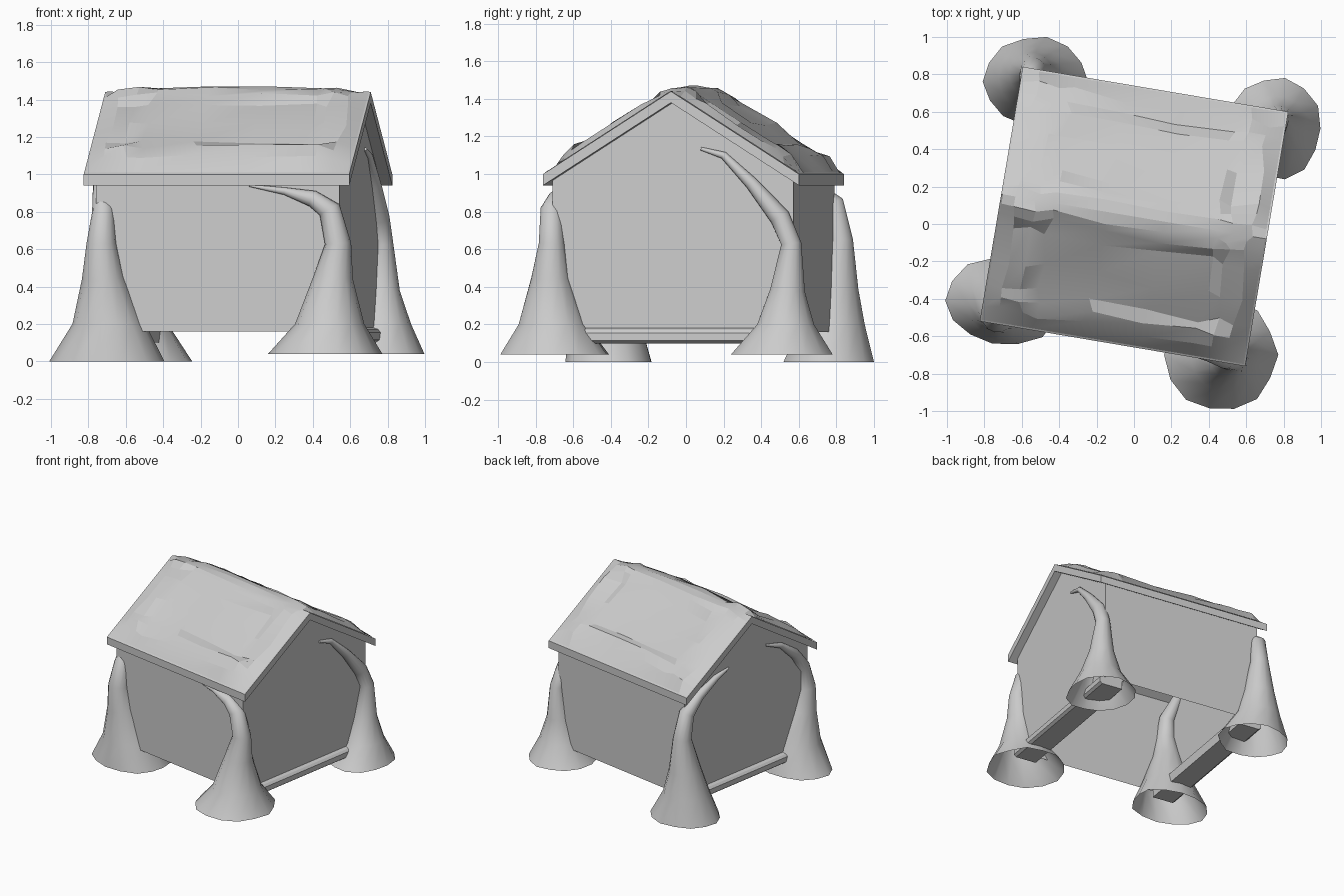
import bpy, bmesh, math, random
from mathutils import Vector, Matrix

if "Cube" in bpy.data.objects:
    bpy.data.objects.remove(bpy.data.objects["Cube"])

random.seed(4)
TURN = Matrix.Translation((0, 0.04, 0)) @ Matrix.Rotation(math.radians(-9.6), 4, 'Z')


def make(name, verts, faces, turned=True, smooth=None):
    me = bpy.data.meshes.new(name)
    bm = bmesh.new()
    vs = [bm.verts.new(v) for v in verts]
    for f in faces:
        bm.faces.new([vs[i] for i in f])
    bmesh.ops.recalc_face_normals(bm, faces=bm.faces)
    if turned:
        bm.transform(TURN)
    bm.to_mesh(me)
    bm.free()
    ob = bpy.data.objects.new(name, me)
    bpy.context.collection.objects.link(ob)
    if smooth:
        bpy.ops.object.select_all(action='DESELECT')
        ob.select_set(True)
        bpy.context.view_layer.objects.active = ob
        bpy.ops.object.shade_smooth_by_angle(angle=math.radians(smooth))
    return ob


def prism(name, profile, a, b, axis):
    """Extrude a closed profile from a to b along local x or y."""
    n = len(profile)
    verts = [(t, p, z) if axis == 'x' else (p, t, z) for t in (a, b) for p, z in profile]
    faces = [(i, (i + 1) % n, n + (i + 1) % n, n + i) for i in range(n)]
    faces += [tuple(range(n)), tuple(range(n, 2 * n))]
    return make(name, verts, faces)


def root_leg(name, path, base, sides=14):
    """Tapering hollow post: points (x, y, z, radius); base gives the foot's two radii."""
    pts = [Vector(p[:3]) for p in path]
    verts, faces = [], []
    for k, p in enumerate(pts):
        t = (pts[min(k + 1, len(pts) - 1)] - pts[max(k - 1, 0)]).normalized()
        if k < 2:
            t = Vector((0, 0, 1))
        q = Vector((0, 0, 1)).rotation_difference(t)
        for s in range(sides):
            a = 2 * math.pi * s / sides
            rx, ry = base if k == 0 else (path[k][3],) * 2
            j = random.uniform(0.95, 1.04) if k == 0 else 1
            verts.append(p + q @ Vector((rx * j * math.cos(a), ry * j * math.sin(a), 0)))
    for k in range(len(pts) - 1):
        for s in range(sides):
            n = (s + 1) % sides
            faces.append((k * sides + s, k * sides + n, (k + 1) * sides + n, (k + 1) * sides + s))
    faces.append(tuple(range((len(pts) - 1) * sides, len(pts) * sides)))
    return make(name, verts, faces, False, 50)


# gabled walls, open below and under the roof
section = [(-.65, .16), (.65, .16), (.65, .965), (0, 1.38), (-.65, .965)]
make("walls", [(x, y, z) for x in (-.66, .66) for y, z in section],
     [(0, 1, 2, 3, 4), (5, 6, 7, 8, 9), (1, 2, 7, 6), (0, 4, 9, 5)])

# roof slabs
prism("roof", [(-.69, .94), (-.69, 1.0), (0, 1.44), (.69, 1.0), (.69, .94), (0, 1.38)], -.72, .72, 'x')

# uneven raised covering: low rim, bevelled border, flatter panel in the middle of each slope
us = [-.71, -.63, -.52, -.44, -.15, .15, .44, .52, .63, .71]
half = [.05, .1, .16, .34, .48, .54, .61, .68]
ys = [-y for y in reversed(half)] + [0] + half
heights = {.68: .003, .61: .045, .54: .055, .48: .035, .34: .045, .16: .035, .1: .055, .05: .05, 0: .03}
m = len(ys)
verts = []
for i, u in enumerate(us):
    ru = min(i, len(us) - 1 - i)
    for j, y in enumerate(ys):
        h = min(heights[abs(y)], (.003, .035, .055, .06, .06)[ru])
        if y == 0:
            h = (.003, .0, .015, .02, .03)[ru]
        jit = .022 if ru and 0 < j < m - 1 else 0
        if jit:
            h += random.uniform(-.014, .01) if y else 0
        verts.append((u + random.uniform(-jit, jit), y + random.uniform(-jit, jit) * (y != 0),
                      1.44 - abs(y) * .638 + h))
make("roof_covering", verts, [(i * m + j, (i + 1) * m + j, (i + 1) * m + j + 1, i * m + j + 1)
                              for i in range(len(us) - 1) for j in range(m - 1)], True, 12)

# wide floor beams with rounded outer edges joining the feet
for s, tag in ((-1, "left"), (1, "right")):
    prism("floor_beam_" + tag, [(s * x, z) for x, z in (
        (.51, .1), (.68, .1), (.7, .115), (.7, .155), (.685, .172), (.66, .18), (.51, .18))],
        -.64, .64, 'y')

# four root-like posts hooking onto the walls
root_leg("front_right_post", [
    (.47, -.70, .04, .3), (.49, -.71, .2, .185), (.51, -.72, .45, .105), (.535, -.715, .63, .07),
    (.49, -.715, .81, .06), (.40, -.69, .87, .045), (.25, -.665, .91, .02), (.06, -.635, .94, .006)],
    (.30, .30))
root_leg("back_right_post", [
    (.75, .51, .04, .26), (.77, .53, .2, .155), (.77, .54, .38, .095), (.775, .56, .63, .055),
    (.755, .5, .77, .055), (.73, .35, .95, .035), (.70, .2, 1.1, .02), (.68, .08, 1.135, .009)],
    (.25, .27))
root_leg("back_left_post", [
    (-.53, .76, 0, .25), (-.55, .78, .2, .175), (-.55, .80, .4, .12), (-.54, .82, .65, .07),
    (-.555, .785, .84, .058), (-.575, .66, .94, .04), (-.605, .48, 1.03, .025), (-.63, .35, 1.07, .008)],
    (.28, .24))
root_leg("front_left_post", [
    (-.69, -.41, 0, .28), (-.69, -.43, .2, .195), (-.72, -.47, .45, .115), (-.73, -.5, .63, .08),
    (-.72, -.47, .8, .06), (-.735, -.35, .95, .04), (-.72, -.2, 1.07, .022), (-.69, -.05, 1.12, .008)],
    (.31, .24))
